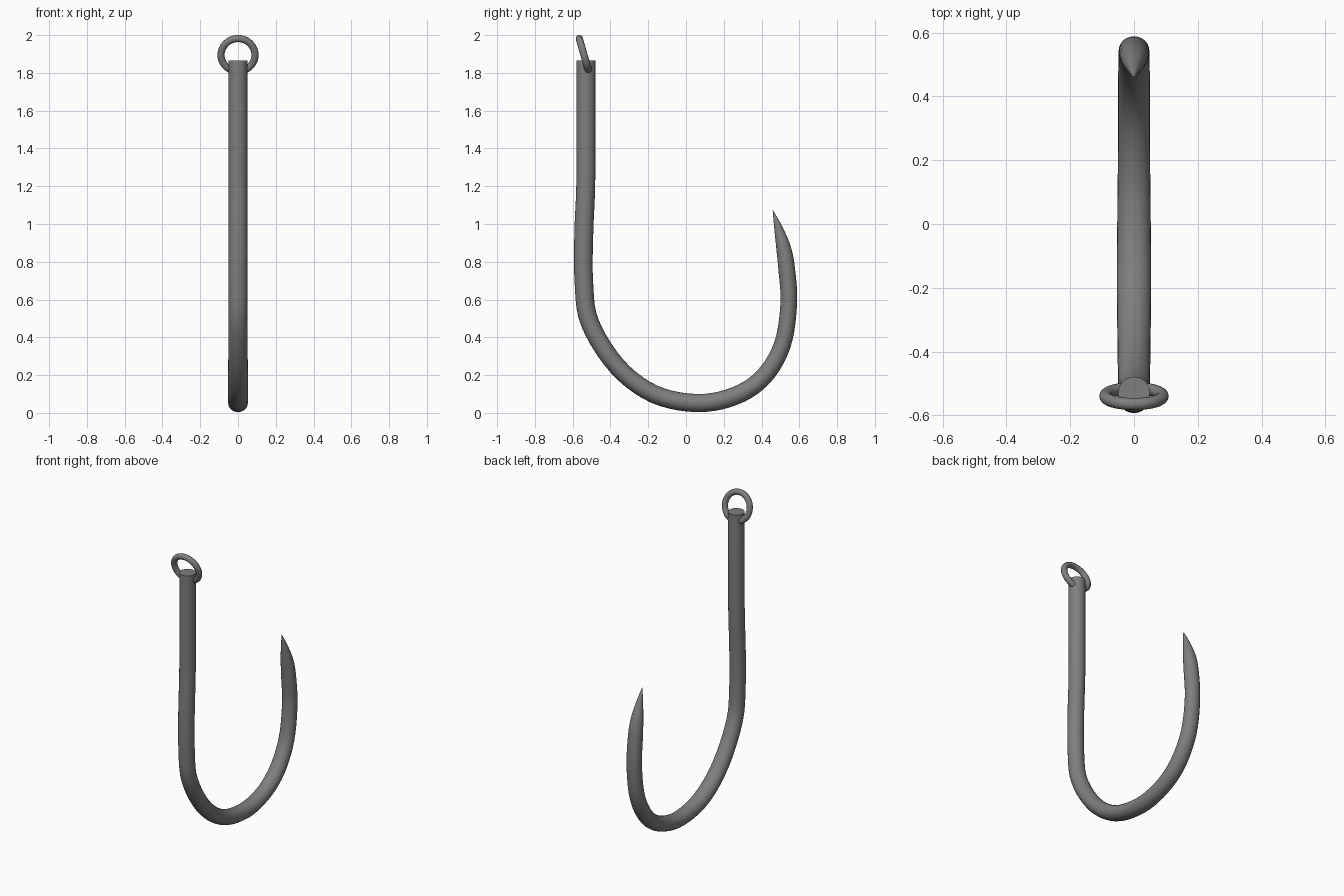
import bpy, bmesh, math
from mathutils import Vector

cube = bpy.data.objects.get("Cube")
if cube:
    bpy.data.objects.remove(cube, do_unlink=True)

steel = bpy.data.materials.new("dull grey steel")
steel.use_nodes = True
colour = (0.21, 0.21, 0.21, 1)
steel.diffuse_color = colour
steel.node_tree.nodes["Principled BSDF"].inputs["Base Color"].default_value = colour

# Centreline of the hook: y, z, thickness radius, sideways radius
PATH = [
    (-0.53, 1.865, 0.051, 0.05), (-0.53, 1.5, 0.051, 0.05),
    (-0.531, 1.2, 0.05, 0.05), (-0.541, 0.95, 0.05, 0.05),
    (-0.541, 0.7, 0.049, 0.05), (-0.51, 0.48, 0.049, 0.05),
    (-0.365, 0.247, 0.048, 0.052), (-0.17, 0.1, 0.048, 0.054),
    (0.06, 0.052, 0.048, 0.052), (0.26, 0.09, 0.048, 0.05),
    (0.41, 0.19, 0.047, 0.05), (0.51, 0.36, 0.045, 0.049),
    (0.544, 0.58, 0.044, 0.048), (0.532, 0.77, 0.044, 0.046),
    (0.515, 0.88, 0.038, 0.039), (0.487, 0.985, 0.021, 0.021),
    (0.46, 1.072, 0.001, 0.001),
]
SIDES, STEPS = 24, 5


def smooth_path(points):
    """Catmull-Rom samples through the control points."""
    pts = [Vector(p) for p in points]
    pts = [2 * pts[0] - pts[1]] + pts + [2 * pts[-1] - pts[-2]]
    out = []
    for a, b, c, d in zip(pts, pts[1:], pts[2:], pts[3:]):
        for i in range(STEPS):
            t = i / STEPS
            out.append(b + (c - a) * (t / 2)
                       + (2 * a - 5 * b + 4 * c - d) * (t * t / 2)
                       + (3 * b - a - 3 * c + d) * (t ** 3 / 2))
    return out + [pts[-2]]


def finish(obj):
    obj.data.materials.append(steel)
    bpy.ops.object.select_all(action="DESELECT")
    obj.select_set(True)
    bpy.context.view_layer.objects.active = obj
    bpy.ops.object.shade_smooth_by_angle(angle=math.radians(40))


# Shank, bend and point swept as one tapering bar
bm = bmesh.new()
samples = smooth_path(PATH)
rings = []
for i, s in enumerate(samples):
    before, after = samples[max(i - 1, 0)], samples[min(i + 1, len(samples) - 1)]
    tangent = Vector((0, after[0] - before[0], after[1] - before[1])).normalized()
    across = Vector((0, -tangent.z, tangent.y))
    ring = []
    for k in range(SIDES):
        a = math.tau * k / SIDES
        ring.append(bm.verts.new(Vector((s[3] * math.cos(a), s[0], s[1]))
                                 + across * s[2] * math.sin(a)))
    rings.append(ring)
for r0, r1 in zip(rings, rings[1:]):
    for k in range(SIDES):
        n = (k + 1) % SIDES
        bm.faces.new((r0[k], r0[n], r1[n], r1[k]))
bm.faces.new(rings[0])
bm.faces.new(rings[-1])
bmesh.ops.recalc_face_normals(bm, faces=bm.faces)
mesh = bpy.data.meshes.new("hook_bar")
bm.to_mesh(mesh)
bm.free()
bar = bpy.data.objects.new("hook_bar", mesh)
bpy.context.collection.objects.link(bar)
finish(bar)

# Tilted eye ring through the top of the shank
bpy.ops.mesh.primitive_torus_add(
    major_radius=0.09, minor_radius=0.019, major_segments=48, minor_segments=16,
    location=(0, -0.54, 1.895), rotation=(math.radians(106), 0, 0))
eye = bpy.context.object
eye.name = "eye_ring"
finish(eye)
